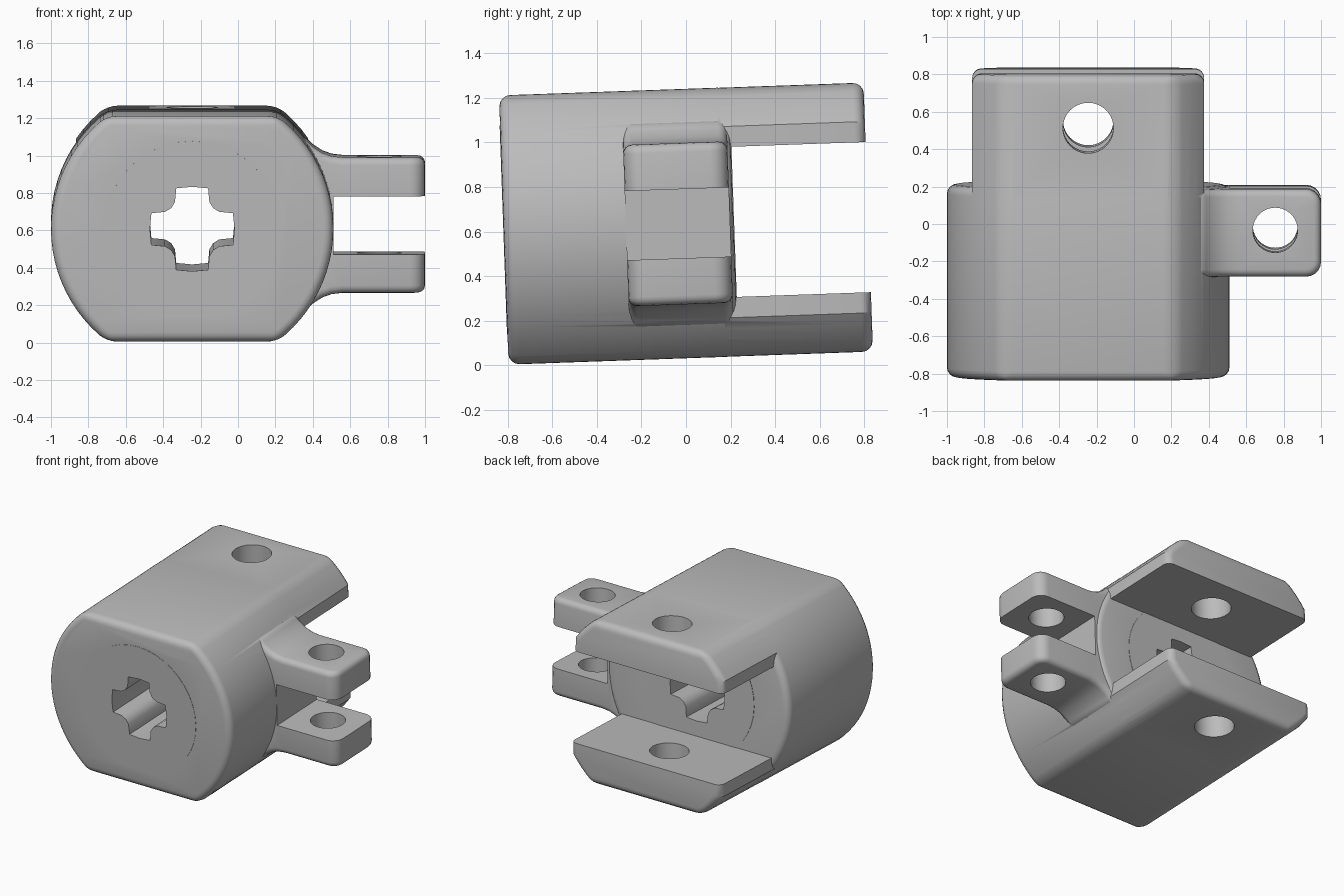
import bpy, bmesh, math
from mathutils import Matrix, Vector

if "Cube" in bpy.data.objects:
    bpy.data.objects.remove(bpy.data.objects["Cube"], do_unlink=True)

grey = bpy.data.materials.new("plain_grey")
grey.use_nodes = True
colour = (0.5, 0.5, 0.5, 1)
grey.diffuse_color = colour
grey.node_tree.nodes["Principled BSDF"].inputs["Base Color"].default_value = colour

RADIUS, HALF_H, LENGTH, BACK = 0.755, 0.604, 0.818, 0.213
AXIS_X, AXIS_Z, TILT = -0.245, 0.636, math.radians(2.03)


def extrude(name, profile, start, end, axis="Y"):
    """Extrude a closed 2D profile along Y (profile in xz) or Z (profile in xy)."""
    bm = bmesh.new()
    place = (lambda p, d: (p[0], d, p[1])) if axis == "Y" else (lambda p, d: (p[0], p[1], d))
    rings = [[bm.verts.new(place(p, d)) for p in profile] for d in (start, end)]
    n = len(profile)
    for ring in rings:
        bm.faces.new(ring)
    for i in range(n):
        j = (i + 1) % n
        bm.faces.new((rings[0][i], rings[0][j], rings[1][j], rings[1][i]))
    bmesh.ops.recalc_face_normals(bm, faces=bm.faces)
    mesh = bpy.data.meshes.new(name)
    bm.to_mesh(mesh)
    bm.free()
    mesh.materials.append(grey)
    ob = bpy.data.objects.new(name, mesh)
    bpy.context.scene.collection.objects.link(ob)
    return ob


def apply_modifiers(ob):
    bpy.context.view_layer.update()
    evaluated = ob.evaluated_get(bpy.context.evaluated_depsgraph_get())
    mesh = bpy.data.meshes.new_from_object(evaluated)
    ob.modifiers.clear()
    ob.data = mesh


def round_edges(ob, width):
    mod = ob.modifiers.new("rounding", "BEVEL")
    mod.width, mod.segments = width, 4
    mod.limit_method, mod.angle_limit = "ANGLE", math.radians(38)
    mod.use_clamp_overlap = False
    apply_modifiers(ob)


def combine(ob, other, operation):
    mod = ob.modifiers.new("combine", "BOOLEAN")
    mod.operation, mod.solver, mod.object = operation, "EXACT", other
    apply_modifiers(ob)
    bpy.data.objects.remove(other, do_unlink=True)


def circle(x, y, r, n=40):
    return [(x + r * math.cos(math.tau * i / n), y + r * math.sin(math.tau * i / n))
            for i in range(n)]


def box(x0, x1, y0, y1):
    return [(x0, y0), (x1, y0), (x1, y1), (x0, y1)]


def flatted_round(r, h):
    """Circle with its top and bottom cut flat."""
    a = math.asin(h / r)
    arc = [-a + 2 * a * i / 24 for i in range(25)]
    right = [(r * math.cos(t), r * math.sin(t)) for t in arc]
    return [(AXIS_X + s * x, s * z) for s in (1, -1) for x, z in right]


def side_clipped_round(r, h, w):
    """Circle cut flat on the top, bottom and both sides."""
    a, b = math.acos(w / r), math.asin(h / r)
    arc = [a + (b - a) * i / 4 for i in range(5)]
    q = [(r * math.cos(t), r * math.sin(t)) for t in arc]
    pts = q + [(-x, z) for x, z in reversed(q)]
    pts += [(-x, -z) for x, z in pts]
    return [(AXIS_X + x, z) for x, z in pts]


# Main barrel
body = extrude("coupling_body", flatted_round(RADIUS, HALF_H), -LENGTH, BACK)
round_edges(body, 0.05)

# Pair of rear prongs
prongs = extrude("rear_prongs", side_clipped_round(RADIUS - 0.001, HALF_H - 0.0005, 0.62),
                 -0.3, LENGTH)
round_edges(prongs, 0.05)
combine(prongs, extrude("prong_gap", box(-2, 2, -0.337, 0.337), 0.1, 1.2), "DIFFERENCE")
combine(body, prongs, "UNION")

# Forked side lug with a flared root
flare = [(0.1, 0.46), (0.36, 0.46), (0.4, 0.42), (0.45, 0.387), (0.5, 0.369),
         (0.56, 0.362), (1.0, 0.362)]
lug = extrude("side_lug", flare + [(x, -z) for x, z in reversed(flare)], -0.27, 0.198)
bm = bmesh.new()
bm.from_mesh(lug.data)
corners = [e for e in bm.edges
           if all(v.co.x > 0.99 for v in e.verts)
           and abs(e.verts[0].co.z - e.verts[1].co.z) > 0.5]
bmesh.ops.bevel(bm, geom=corners, offset=0.08, segments=5, profile=0.5, affect="EDGES")
bm.to_mesh(lug.data)
bm.free()
round_edges(lug, 0.04)
combine(lug, extrude("lug_slot", box(0.51, 1.3, -0.155, 0.155), -1, 1), "DIFFERENCE")
combine(body, lug, "UNION")

# Nearly flush round insert
insert = extrude("round_insert", circle(AXIS_X, 0, 0.47), -LENGTH - 0.002, BACK + 0.003)
combine(body, insert, "UNION")

# Cross-shaped shaft hole
arm = [(0.226, 0), (0.218, 0.085), (0.145, 0.092), (0.112, 0.112), (0.092, 0.145), (0.085, 0.218)]
cross = []
for k in range(4):
    turn = Matrix.Rotation(k * math.pi / 2, 2)
    cross += [tuple(turn @ Vector(p) + Vector((AXIS_X, 0))) for p in arm]
combine(body, extrude("shaft_hole", cross, -1.5, 1.5), "DIFFERENCE")

# Pin holes through the prongs and the lug
for name, x, y, r in (("prong_pin_hole", AXIS_X, 0.535, 0.135),
                      ("lug_pin_hole", 0.755, -0.02, 0.12)):
    combine(body, extrude(name, circle(x, y, r), -1, 1, "Z"), "DIFFERENCE")

# Slight tilt, then lift onto the ground
body.data.transform(Matrix.Translation((0, 0, AXIS_Z)) @ Matrix.Rotation(TILT, 4, "X"))

bpy.ops.object.select_all(action="DESELECT")
body.select_set(True)
bpy.context.view_layer.objects.active = body
bpy.ops.object.shade_smooth_by_angle(angle=math.radians(30))
